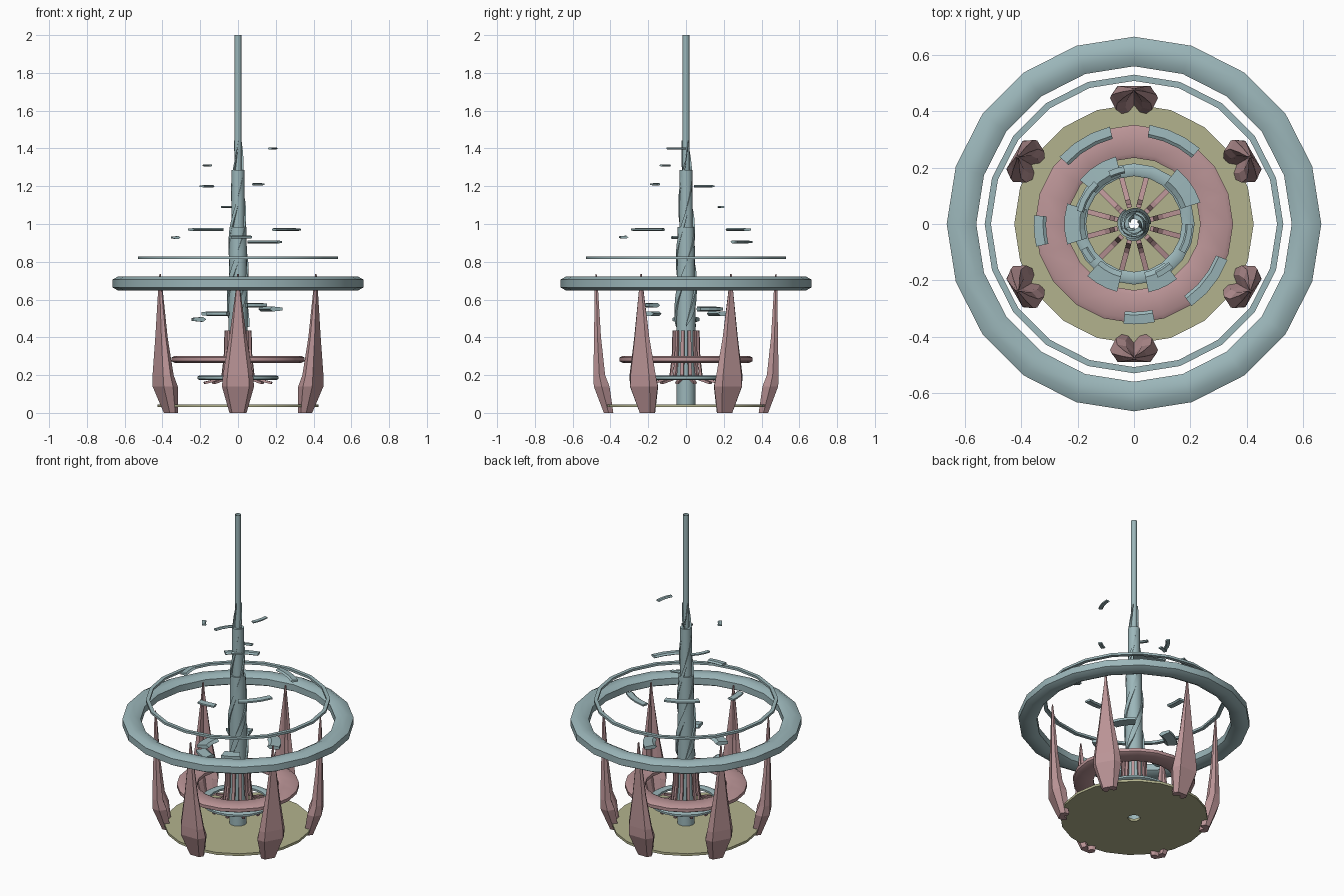
import bpy, bmesh
from math import sin, cos, pi, radians

if "Cube" in bpy.data.objects:
    bpy.data.objects.remove(bpy.data.objects["Cube"])


def material(name, rgb):
    m = bpy.data.materials.new(name)
    m.diffuse_color = (*rgb, 1)
    m.use_nodes = True
    m.node_tree.nodes["Principled BSDF"].inputs["Base Color"].default_value = m.diffuse_color
    return m


TEAL = material("teal", (0.33, 0.47, 0.49))
PINK = material("dusty_pink", (0.50, 0.30, 0.31))
OLIVE = material("olive", (0.45, 0.45, 0.27))


def finish(name, bm, mat, smooth=None, solid=True):
    if solid:
        bmesh.ops.recalc_face_normals(bm, faces=bm.faces)
    me = bpy.data.meshes.new(name)
    bm.to_mesh(me)
    bm.free()
    ob = bpy.data.objects.new(name, me)
    bpy.context.collection.objects.link(ob)
    me.materials.append(mat)
    if smooth:
        bpy.ops.object.select_all(action='DESELECT')
        ob.select_set(True)
        bpy.context.view_layer.objects.active = ob
        bpy.ops.object.shade_smooth_by_angle(angle=radians(smooth))
    return ob


def loft(bm, sections, loop=False, caps=True, closed=True):
    """Skin a list of equal-length cross-sections."""
    rows = [[bm.verts.new(p) for p in s] for s in sections]
    n = len(rows[0])
    pairs = list(zip(rows, rows[1:])) + ([(rows[-1], rows[0])] if loop else [])
    for a, b in pairs:
        for i in range(n if closed else n - 1):
            j = (i + 1) % n
            bm.faces.new((a[i], a[j], b[j], b[i]))
    if caps and not loop:
        bm.faces.new(rows[0][::-1])
        bm.faces.new(rows[-1])


def lathe(name, profile, sides, mat, smooth=40, closed=True):
    bm = bmesh.new()
    angs = [2 * pi * i / sides for i in range(sides)]
    loft(bm, [[(r * cos(a), r * sin(a), z) for r, z in profile] for a in angs],
         loop=True, closed=closed)
    return finish(name, bm, mat, smooth)


def box_profile(r0, r1, z0, z1, c=0.0):
    if not c:
        return [(r0, z0), (r1, z0), (r1, z1), (r0, z1)]
    h = c * 0.55
    return [(r0 + c, z0), (r1 - c, z0), (r1, z0 + h), (r1, z1 - h),
            (r1 - c, z1), (r0 + c, z1), (r0, z1 - h), (r0, z0 + h)]


# Base plate and rings
lathe("base_plate", box_profile(0.035, 0.425, 0.03, 0.045), 20, OLIVE)
lathe("inner_ring", box_profile(0.17, 0.215, 0.175, 0.198, 0.01), 20, TEAL)
lathe("middle_ring", box_profile(0.235, 0.352, 0.265, 0.302, 0.016), 20, PINK)
lathe("large_ring", box_profile(0.56, 0.665, 0.648, 0.722, 0.03), 20, TEAL)
lathe("thin_ring", box_profile(0.508, 0.53, 0.815, 0.829), 20, TEAL)

# Hollow telescoping shaft
lathe("shaft_lower", [(0.05, 0.035), (0.05, 0.6), (0.045, 0.985), (0.036, 0.985)],
      16, TEAL, closed=False)
lathe("shaft_middle", [(0.036, 0.5), (0.034, 1.285), (0.018, 1.285)],
      16, TEAL, closed=False)
lathe("shaft_rod", [(0.018, 0.9), (0.018, 2.0)], 12, TEAL, closed=False)

# Spiral strips wrapping the shaft
for k in range(3):
    bm = bmesh.new()
    secs = []
    for i in range(33):
        t = i / 32
        a = 2 * pi * (k / 3 + 1.1 * t)
        z = 0.46 + 0.97 * t
        r = 0.058 - 0.038 * t ** 1.5
        w = 0.035 * (1 - t) + 0.012
        taper = min(1, 8 * t + 0.1)
        secs.append([((r + d) * cos(a), (r + d) * sin(a), z + e * w * taper)
                     for d, e in ((-0.008, -1), (0.003, -1), (0.003, 1), (-0.008, 1))])
    loft(bm, secs)
    finish("shaft_spiral", bm, TEAL, 40)

# Bent ribs clasping the shaft foot
bm = bmesh.new()
for k in range(12):
    a = 2 * pi * (k + 0.5) / 12
    secs = []
    for r, z in ((0.066, 0.435), (0.070, 0.30), (0.082, 0.20), (0.105, 0.178), (0.185, 0.158)):
        bend = 0.006 if z > 0.19 else 0.002
        lift = 0.0 if z > 0.19 else 0.006
        secs.append([((r + d) * cos(a) - s * sin(a), (r + d) * sin(a) + s * cos(a), z + h)
                     for d, s, h in ((-bend, -0.009, -lift), (bend, -0.009, lift),
                                     (bend, 0.009, lift), (-bend, 0.009, -lift))])
    loft(bm, secs)
finish("foot_ribs", bm, PINK)

# Six upright claws: (z, inner radius, outer radius, half width)
CLAW = [(0.0, 0.385, 0.435, 0.045), (0.14, 0.405, 0.488, 0.085),
        (0.20, 0.428, 0.490, 0.080), (0.40, 0.450, 0.487, 0.046),
        (0.66, 0.466, 0.483, 0.011), (0.735, 0.473, 0.479, 0.004)]
for k in range(6):
    a = pi / 6 + k * pi / 3
    bm = bmesh.new()
    secs = []
    for z, ri, ro, w in CLAW:
        d = ro - ri
        sec = [(ro, 0), (ro, 0.7 * w), (ri + 0.5 * d, w), (ri, 0.75 * w), (ri + 0.1 * d, 0.35 * w),
               (ri + 0.5 * d, 0), (ri + 0.1 * d, -0.35 * w), (ri, -0.75 * w),
               (ri + 0.5 * d, -w), (ro, -0.7 * w)]
        secs.append([(r * cos(a) - s * sin(a), r * sin(a) + s * cos(a), z) for r, s in sec])
    loft(bm, secs)
    finish("claw", bm, PINK)


# Floating arc shards
def shard(angle, half, r0, r1, z, h):
    bm = bmesh.new()
    secs = []
    for i in range(4):
        a = radians(angle + half * (2 * i / 3 - 1))
        prof = [(r0, z), (r0 + 0.25 * (r1 - r0), z - h), (r1, z - 0.6 * h),
                (r1, z + 0.6 * h), (r0 + 0.25 * (r1 - r0), z + h)]
        secs.append([(r * cos(a), r * sin(a), q) for r, q in prof])
    loft(bm, secs)
    finish("floating_shard", bm, TEAL)


for angle, half, z in ((180, 17, 0.495), (35, 17, 0.55), (123, 18, 0.525),
                       (-65, 13, 0.57), (242, 14, 0.525)):
    shard(angle, half, 0.175, 0.248, z, 0.013)
for angle, half, z in ((121, 17, 0.97), (-38, 17, 0.97), (65, 16, 0.905),
                       (184, 9, 0.928), (-87, 9, 0.93)):
    shard(angle, half, 0.312, 0.356, z, 0.008)
for angle, half, z in ((-15, 15, 1.40), (214, 8, 1.31), (150, 17, 1.20),
                       (-57, 9, 1.21), (108, 8, 1.09)):
    shard(angle, half, 0.183, 0.208, z, 0.006)
